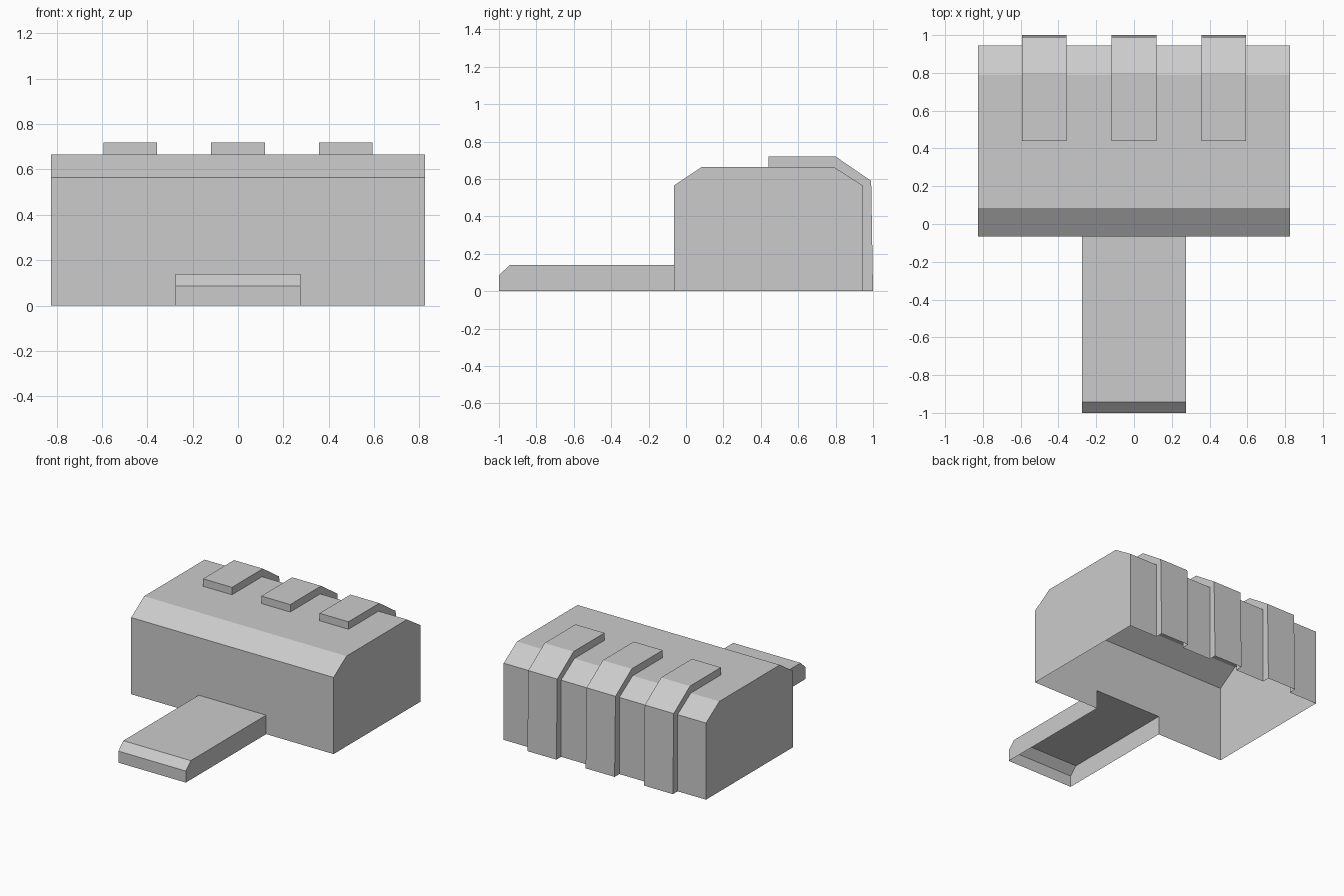
import bpy, bmesh

if "Cube" in bpy.data.objects:
    bpy.data.objects.remove(bpy.data.objects["Cube"], do_unlink=True)

grey = bpy.data.materials.new("light grey")
grey.use_nodes = True
grey.diffuse_color = (0.6, 0.6, 0.6, 1)
grey.node_tree.nodes["Principled BSDF"].inputs["Base Color"].default_value = (0.6, 0.6, 0.6, 1)


def extrude_profile(name, profile, centre_x, half_width):
    """Solid block with a (y, z) outline swept along x."""
    bm = bmesh.new()
    face = bm.faces.new([bm.verts.new((centre_x - half_width, y, z)) for y, z in profile])
    swept = bmesh.ops.extrude_face_region(bm, geom=[face])["geom"]
    moved = [v for v in swept if isinstance(v, bmesh.types.BMVert)]
    bmesh.ops.translate(bm, vec=(2 * half_width, 0, 0), verts=moved)
    bmesh.ops.recalc_face_normals(bm, faces=bm.faces)
    mesh = bpy.data.meshes.new(name)
    bm.to_mesh(mesh)
    bm.free()
    mesh.materials.append(grey)
    obj = bpy.data.objects.new(name, mesh)
    bpy.context.collection.objects.link(obj)
    return obj


# Main body with bevelled front and back top edges; blocks reach below the
# floor and are trimmed there later, leaving the underside open
body = extrude_profile("body_shell", [(-0.065, -0.15), (-0.065, 0.565), (0.085, 0.665),
                                      (0.79, 0.665), (0.945, 0.565), (0.945, -0.15)], 0, 0.825)

# Front tongue with a bevelled tip
tongue = extrude_profile("front_tongue", [(-1, -0.05), (-1, 0.085), (-0.943, 0.14),
                                          (0.02, 0.14), (0.02, -0.05)], 0, 0.275)
parts = [tongue]

# Three ribs wrapping over the top and down the back
for label, x in (("right", -0.475), ("middle", 0), ("left", 0.475)):
    parts.append(extrude_profile(label + "_rib", [(0.44, 0.5), (0.44, 0.72), (0.80, 0.72),
                                                  (0.99, 0.59), (1, 0), (1, -0.1),
                                                  (0.8, -0.1), (0.8, 0.5)], x, 0.118))

# Fuse everything into one hollow shell
for part in parts:
    union = body.modifiers.new(part.name, 'BOOLEAN')
    union.operation = 'UNION'
    union.solver = 'EXACT'
    union.object = part
evaluated = body.evaluated_get(bpy.context.evaluated_depsgraph_get())
bm = bmesh.new()
bm.from_mesh(evaluated.to_mesh())
evaluated.to_mesh_clear()
body.modifiers.clear()
for part in parts:
    bpy.data.objects.remove(part, do_unlink=True)

# Trim at the floor to leave the open underside
bmesh.ops.bisect_plane(bm, geom=bm.verts[:] + bm.edges[:] + bm.faces[:],
                       plane_co=(0, 0, 0), plane_no=(0, 0, 1), clear_inner=True)
bm.to_mesh(body.data)
bm.free()
